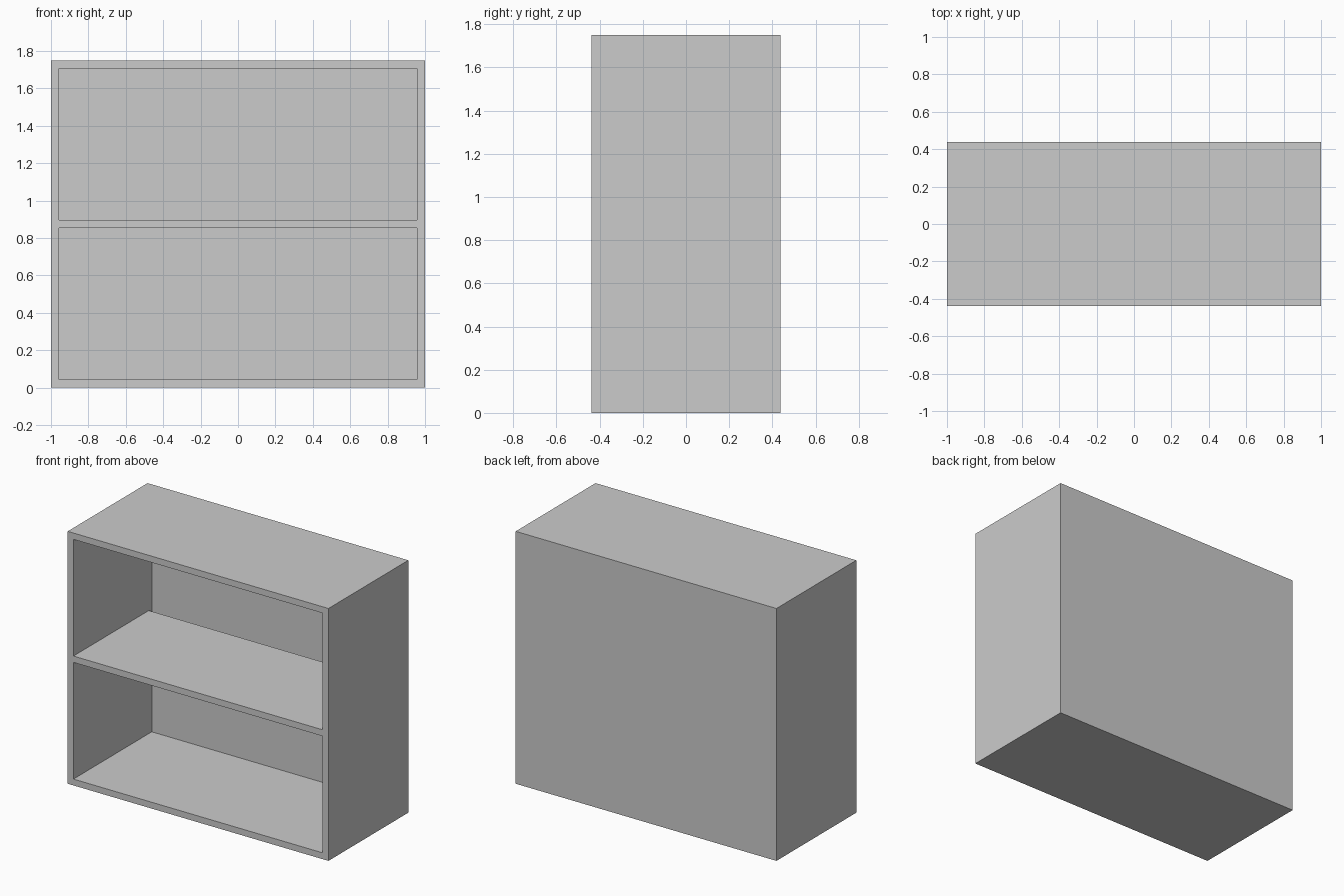
import bpy, bmesh
from mathutils import Matrix, Vector

if "Cube" in bpy.data.objects:
    bpy.data.objects.remove(bpy.data.objects["Cube"])

W, D, H = 2.0, 0.875, 1.75      # overall size
T = 0.044                       # board thickness
BACK = 0.017                    # back panel thickness
SHELF_D = 0.826                 # shelf depth, stops short of the back


def box(name, size, centre):
    bm = bmesh.new()
    bmesh.ops.create_cube(bm, size=1)
    bmesh.ops.transform(
        bm, verts=bm.verts,
        matrix=Matrix.Translation(centre) @ Matrix.Diagonal((*size, 1)))
    mesh = bpy.data.meshes.new(name)
    bm.to_mesh(mesh)
    bm.free()
    obj = bpy.data.objects.new(name, mesh)
    bpy.context.collection.objects.link(obj)
    return obj


# Carcass: a box whose front is inset and pushed in to leave a thin back
carcass = box("bookcase_carcass", (W, D, H), (0, 0, H / 2))
bm = bmesh.new()
bm.from_mesh(carcass.data)
bm.normal_update()
front = min(bm.faces, key=lambda f: f.calc_center_median().y)
bmesh.ops.inset_region(bm, faces=[front], thickness=T, use_even_offset=True)
hole = bmesh.ops.extrude_discrete_faces(bm, faces=[front])["faces"][0]
bmesh.ops.translate(bm, verts=hole.verts, vec=Vector((0, D - BACK, 0)))
bmesh.ops.recalc_face_normals(bm, faces=bm.faces)
bm.to_mesh(carcass.data)
bm.free()

# Middle shelf, flush with the front
box("shelf", (W - 2 * T, SHELF_D, T), (0, (SHELF_D - D) / 2, H / 2))
